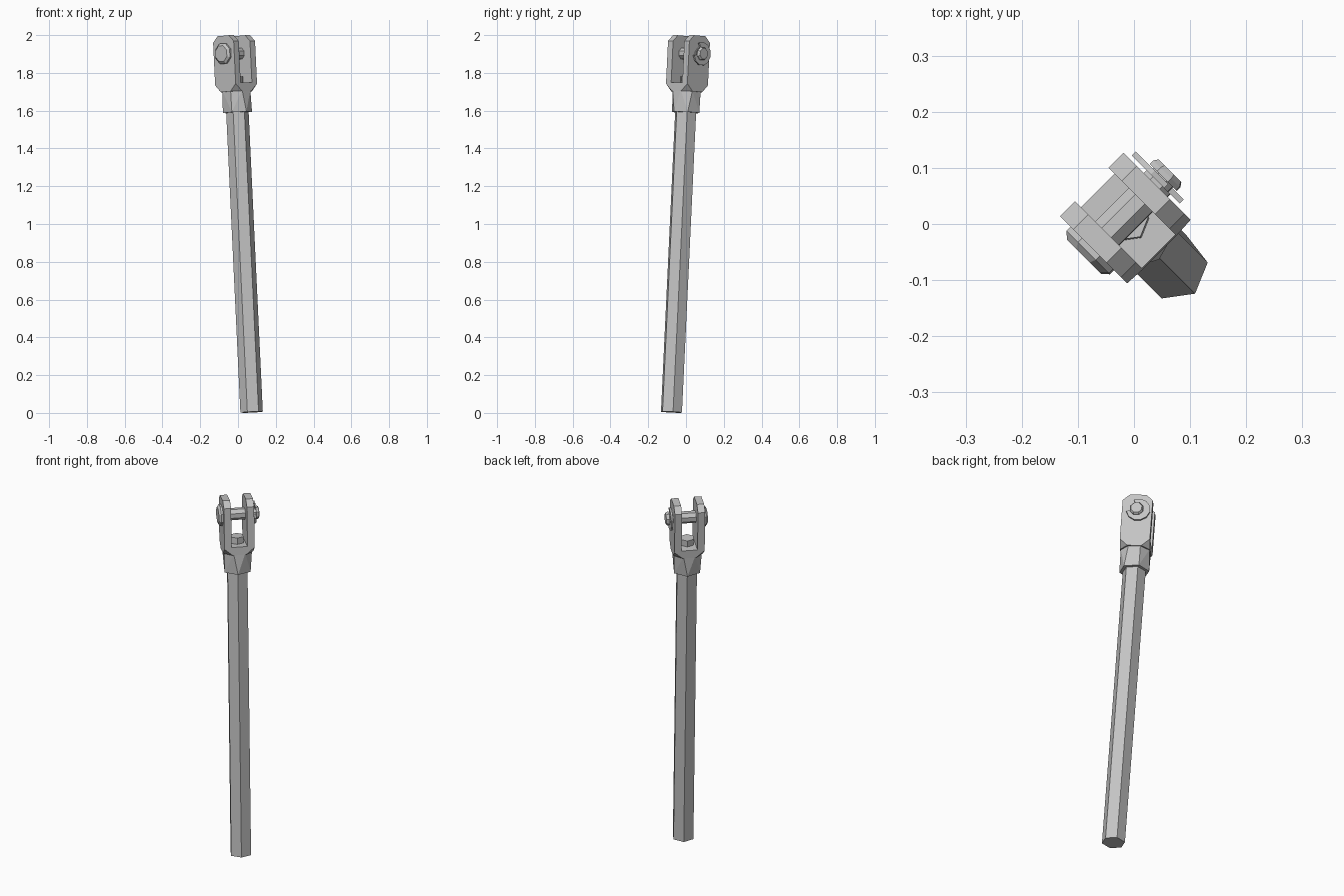
import bpy
import bmesh
from math import cos, sin, pi, radians
from mathutils import Matrix

cube = bpy.data.objects.get("Cube")
if cube:
    bpy.data.objects.remove(cube, do_unlink=True)

steel = bpy.data.materials.new("grey_steel")
steel.use_nodes = True
GREY = (0.55, 0.55, 0.55, 1)
steel.diffuse_color = GREY
steel.node_tree.nodes["Principled BSDF"].inputs["Base Color"].default_value = GREY

# Local frame: x across the fork cheeks, y along the pin, z along the leaning rod
FRAME = (Matrix.Translation((0.072, -0.077, 0.004))
         @ Matrix.Rotation(radians(-45), 4, 'Z')
         @ Matrix.Rotation(radians(-3.83), 4, 'Y'))
PIN_Z = 1.902


def add(name, bm):
    bmesh.ops.recalc_face_normals(bm, faces=bm.faces)
    mesh = bpy.data.meshes.new(name)
    bm.to_mesh(mesh)
    bm.free()
    mesh.materials.append(steel)
    obj = bpy.data.objects.new(name, mesh)
    obj.matrix_world = FRAME
    bpy.context.collection.objects.link(obj)
    return obj


def ring(sides, radius, z, turn=0):
    return [(radius * cos(turn + 2 * pi * i / sides),
             radius * sin(turn + 2 * pi * i / sides), z) for i in range(sides)]


def mirrored(x, y, z):
    return [(sx * x, sy * y, z) for sx in (-1, 1) for sy in (-1, 1)]


def along_pin(points):
    """Turn points stacked along z so that they stack along the pin."""
    return [(x, z, PIN_Z + y) for x, y, z in points]


def hull(name, points):
    bm = bmesh.new()
    for p in points:
        bm.verts.new(p)
    bmesh.ops.convex_hull(bm, input=bm.verts)
    bmesh.ops.dissolve_limit(bm, angle_limit=0.01, verts=bm.verts, edges=bm.edges)
    return add(name, bm)


# Hexagonal rod and its stub inside the fork
turn = radians(-7)
hull("rod", ring(6, 0.06, 0, turn) + ring(6, 0.06, 1.6, turn))
hull("rod_stub", ring(6, 0.038, 1.70, turn) + ring(6, 0.038, 1.78, turn))

# Collar from a hexagon below to an octagon above
hull("collar", ring(6, 0.078, 1.59, turn) + ring(8, 0.08, 1.705, pi / 8))

# Fork: block with clipped corners, slot cut out of it
W, D = 0.077, 0.08
fork = hull("fork", mirrored(W, 0.036, 1.70) + mirrored(0.036, D, 1.70)
            + mirrored(W, D, 1.738) + mirrored(W, D, 1.965)
            + mirrored(0.042, D, 1.997))
slot = hull("slot_cutter", mirrored(0.2, 0.042, 1.745) + mirrored(0.2, 0.042, 2.2))
slot.hide_render = True
cut = fork.modifiers.new("slot", 'BOOLEAN')
cut.operation = 'DIFFERENCE'
cut.object = slot
bpy.context.view_layer.objects.active = fork
bpy.ops.object.modifier_apply(modifier=cut.name)
bpy.data.objects.remove(slot, do_unlink=True)

# Cross pin: head, shaft and grooved end
e = pi / 8
hull("pin_head", along_pin(ring(8, 0.058, -D, e) + ring(8, 0.058, -0.09, e)
                           + ring(8, 0.045, -0.101, e)))
hull("pin_shaft", along_pin(ring(8, 0.032, -D, e) + ring(8, 0.032, 0.087, e)))
hull("pin_neck", along_pin(ring(8, 0.026, 0.08, e) + ring(8, 0.026, 0.1, e)))
hull("pin_end", along_pin(ring(8, 0.036, 0.099, e) + ring(8, 0.036, 0.108, e)
                          + ring(8, 0.03, 0.116, e)))

# Open retaining clip, a flat arc with its gap towards the front and up
bm = bmesh.new()
steps, start, sweep = 9, radians(65), radians(285)
pairs = []
for i in range(steps + 1):
    a = start + sweep * i / steps
    pairs.append([bm.verts.new((r * cos(a) - 0.008, 0.087, PIN_Z + r * sin(a)))
                  for r in (0.028, 0.062)])
for (a, b), (c, d) in zip(pairs, pairs[1:]):
    bm.faces.new((a, b, d, c))
side = bmesh.ops.extrude_face_region(bm, geom=bm.faces[:])
bmesh.ops.translate(bm, vec=(0, 0.01, 0),
                    verts=[v for v in side["geom"] if isinstance(v, bmesh.types.BMVert)])
add("retaining_clip", bm)
